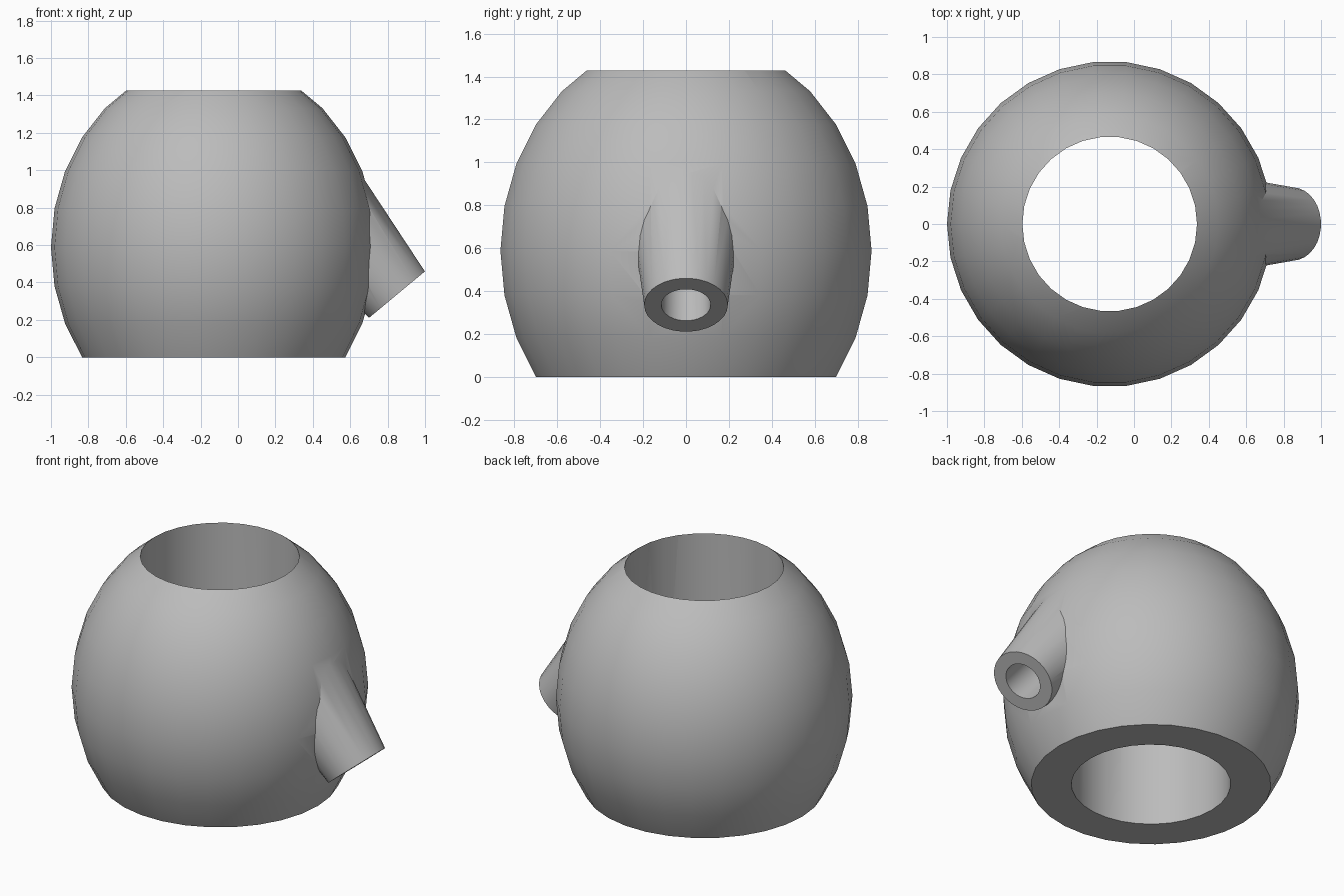
import bpy
import bmesh
from math import sin, cos, pi, radians
from mathutils import Matrix, Vector

SIDES = 30
CENTRE = Vector((-0.13, 0, 0))

if "Cube" in bpy.data.objects:
    bpy.data.objects.remove(bpy.data.objects["Cube"])

grey = bpy.data.materials.new("plain grey")
GREY = (0.5, 0.5, 0.5, 1)
grey.diffuse_color = GREY
grey.use_nodes = True
grey.node_tree.nodes["Principled BSDF"].inputs["Base Color"].default_value = GREY


def lathe(name, profile, matrix):
    """Closed solid turned from (radius, height) points, listed bottom to top."""
    bm = bmesh.new()
    rings = [[bm.verts.new((r * cos(2 * pi * i / SIDES), r * sin(2 * pi * i / SIDES), z))
              for i in range(SIDES)] for r, z in profile]
    for low, high in zip(rings, rings[1:]):
        for i in range(SIDES):
            j = (i + 1) % SIDES
            bm.faces.new((low[i], low[j], high[j], high[i]))
    bm.faces.new(rings[0][::-1])
    bm.faces.new(rings[-1])
    bm.transform(matrix)
    bmesh.ops.recalc_face_normals(bm, faces=bm.faces)
    mesh = bpy.data.meshes.new(name)
    bm.to_mesh(mesh)
    bm.free()
    mesh.materials.append(grey)
    obj = bpy.data.objects.new(name, mesh)
    bpy.context.collection.objects.link(obj)
    return obj


def combine(target, other, operation):
    """Apply a boolean to the target, then discard the helper."""
    mod = target.modifiers.new(operation, 'BOOLEAN')
    mod.object, mod.operation, mod.solver = other, operation, 'EXACT'
    bpy.context.view_layer.objects.active = target
    bpy.ops.object.modifier_apply(modifier=mod.name)
    bpy.data.objects.remove(other)


# Rounded body: tall ellipsoid with a flat base
upright = Matrix.Translation(CENTRE)
latitudes = [radians(a) for a in range(-36, 61, 12)]
pot = lathe("pot_body", [(0.87 * cos(a), sin(a) - sin(latitudes[0])) for a in latitudes], upright)

# Tapered spout sloping down; local z runs from the tip back into the body
axis = Vector((-0.64, 0, 0.77)).normalized()
slope = Matrix.Translation((0.85, 0, 0.335)) @ axis.to_track_quat('Z', 'Y').to_matrix().to_4x4()
spout = lathe("spout", [(0.195, 0), (0.285, 0.8)], slope)
combine(pot, spout, 'UNION')

# Vertical bore through the body, and the channel along the spout
combine(pot, lathe("bore", [(0.467, -0.2), (0.467, 1.7)], upright), 'DIFFERENCE')
combine(pot, lathe("spout_channel", [(0.115, -0.2), (0.115, 0.98)], slope), 'DIFFERENCE')

# Smooth surfaces with crisp rims
bpy.ops.object.select_all(action='DESELECT')
pot.select_set(True)
bpy.context.view_layer.objects.active = pot
bpy.ops.object.shade_smooth_by_angle(angle=radians(30))
